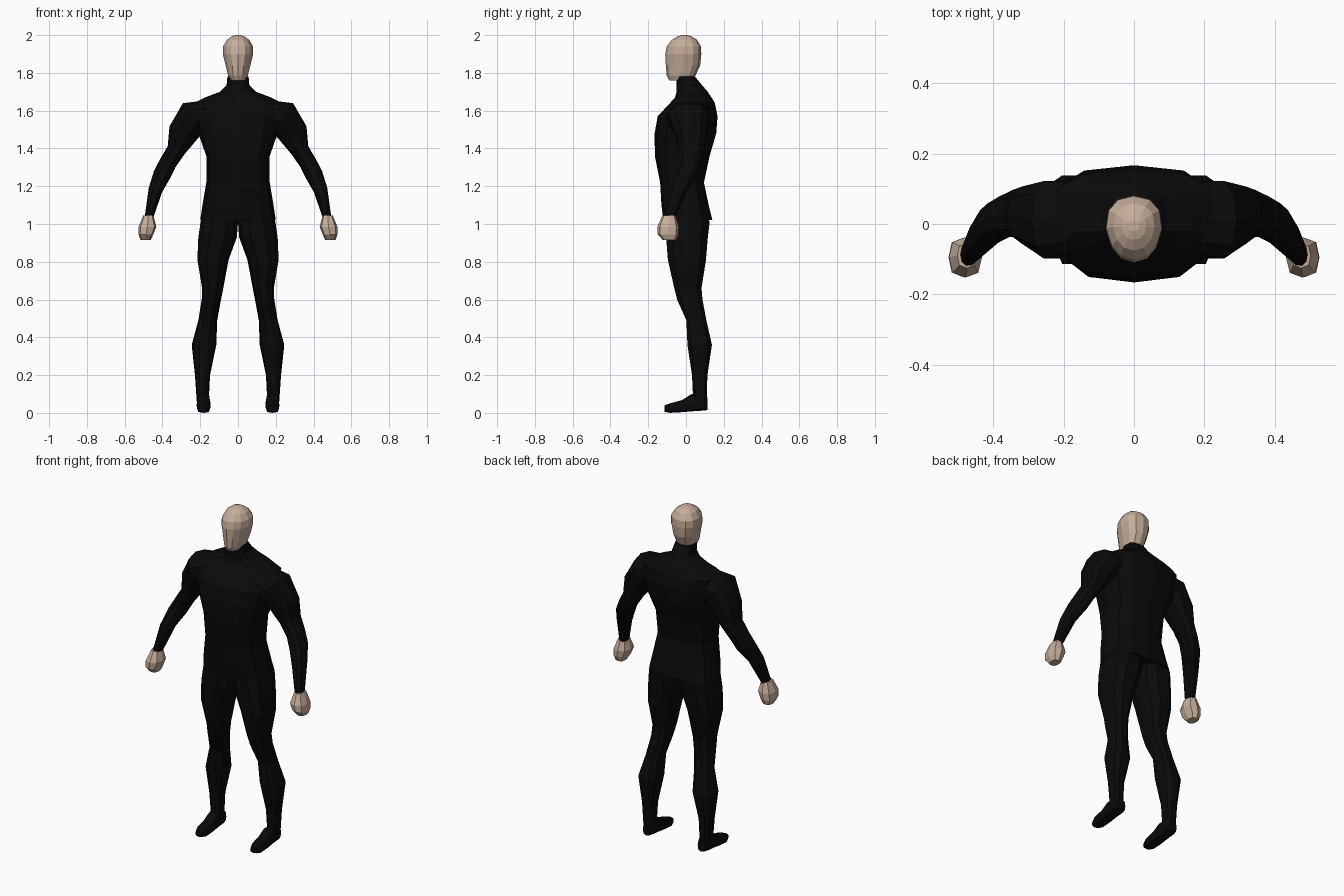
import bpy
import bmesh
from math import cos, sin, tau, copysign
from mathutils import Vector

default_cube = bpy.data.objects.get("Cube")
if default_cube:
    bpy.data.objects.remove(default_cube, do_unlink=True)


def make_material(name, colour):
    mat = bpy.data.materials.new(name)
    mat.use_nodes = True
    mat.diffuse_color = colour
    mat.node_tree.nodes["Principled BSDF"].inputs["Base Color"].default_value = colour
    return mat


SUIT = make_material("black suit", (0.003, 0.003, 0.003, 1))
SKIN = make_material("skin", (0.56, 0.42, 0.32, 1))


def ring(centre, u, v, sides, power):
    """Rounded-box cross-section spanned by the half axes u and v."""
    points = []
    for k in range(sides):
        c, s = cos(tau * k / sides), sin(tau * k / sides)
        points.append(Vector(centre)
                      + Vector(u) * copysign(abs(c) ** power, c)
                      + Vector(v) * copysign(abs(s) ** power, s))
    return points


def loft(name, rings, mat, flip=False):
    """Bridge the rings into a closed, flat-shaded skin; flip mirrors it in x."""
    bm = bmesh.new()
    side = -1 if flip else 1
    loops = [[bm.verts.new((p.x * side, p.y, p.z)) for p in r] for r in rings]
    for low, high in zip(loops, loops[1:]):
        for k in range(len(low)):
            j = (k + 1) % len(low)
            bm.faces.new((low[k], low[j], high[j], high[k]))
    bm.faces.new(loops[0])
    bm.faces.new(loops[-1])
    bmesh.ops.recalc_face_normals(bm, faces=bm.faces)
    mesh = bpy.data.meshes.new(name)
    bm.to_mesh(mesh)
    bm.free()
    mesh.materials.append(mat)
    obj = bpy.data.objects.new(name, mesh)
    bpy.context.collection.objects.link(obj)
    return obj


def level(z, x_in, x_out, front, back, sides=12, power=0.8):
    """Horizontal ring given by its extents."""
    return ring(((x_in + x_out) / 2, (front + back) / 2, z),
                ((x_out - x_in) / 2, 0, 0), (0, (back - front) / 2, 0), sides, power)


# Torso, hem to collar: height, half width, front, back
torso = [(1.02, .2, -.12, .14), (1.1, .188, -.13, .12), (1.22, .168, -.137, .095),
         (1.36, .168, -.165, .125), (1.48, .21, -.166, .16), (1.57, .23, -.15, .167),
         (1.64, .235, -.085, .153), (1.67, .175, -.058, .135), (1.7, .095, -.05, .115),
         (1.735, .06, -.05, .085), (1.78, .056, -.05, .048)]
loft("torso", [level(z, -w, w, f, b, power=0.7) for z, w, f, b in torso], SUIT)

# Head: same layout, with the face narrower than the back of the skull
head = [(1.76, .04, -.088, .02), (1.785, .055, -.102, .05), (1.84, .068, -.107, .075),
        (1.9, .083, -.11, .081), (1.94, .081, -.102, .079), (1.975, .06, -.075, .058),
        (1.993, .035, -.045, .03), (2.0, .015, -.02, .01)]
head_rings = [level(z, -w, w, f, b, power=0.85) for z, w, f, b in head]
for points in head_rings:
    for p in points:
        if p.y < 0:
            p.x *= 1 + 2 * p.y
loft("head", head_rings, SKIN)

# Leg: height, inner x, outer x, front, back
leg = [(1.1, 0, .18, -.1, .1), (1.01, 0, .198, -.11, .13), (.93, .006, .21, -.11, .12),
       (.81, .05, .215, -.1, .11), (.66, .078, .19, -.065, .085), (.6, .09, .192, -.05, .09),
       (.49, .11, .21, 0, .11), (.36, .115, .245, .005, .14), (.2, .148, .228, .03, .115),
       (.1, .153, .221, .035, .112), (.03, .15, .216, .035, .113)]
leg_rings = [level(*row, sides=10) for row in leg]

# Foot, heel to toe: y, half width, sole, top
foot = [(.115, .024, .015, .08), (.09, .033, .012, .1), (.03, .036, .008, .1),
        (-.02, .037, .004, .068), (-.085, .035, 0, .05), (-.113, .022, .006, .04)]
foot_rings = [ring((.182, y, (lo + hi) / 2), (w, 0, 0), (0, 0, (hi - lo) / 2), 8, 0.6)
              for y, w, lo, hi in foot]

# Arm, shoulder to wrist: centre x, y, z, thickness across, depth
arm = [(.14, .02, 1.6, .06, .1), (.235, .012, 1.567, .092, .115),
       (.292, .025, 1.48, .08, .085), (.328, .03, 1.39, .049, .07),
       (.37, .02, 1.325, .046, .06), (.402, .002, 1.262, .047, .058),
       (.437, -.04, 1.18, .037, .048), (.473, -.09, 1.03, .022, .032)]
arm_rings = []
for i, (x, y, z, across, depth) in enumerate(arm):
    before, after = arm[max(i - 1, 0)], arm[min(i + 1, len(arm) - 1)]
    along = Vector((after[0] - before[0], 0, after[2] - before[2])).normalized()
    outward = Vector((-along.z, 0, along.x))
    arm_rings.append(ring((x, y, z), outward * across, (0, depth, 0), 10, 0.85))

# Closed hand, wrist to knuckles: height, inner x, outer x, front, back
hand = [(1.045, .448, .502, -.125, -.055), (.985, .432, .526, -.152, -.038),
        (.945, .448, .527, -.15, -.04), (.915, .462, .516, -.122, -.052)]
hand_rings = [level(*row, sides=8, power=0.75) for row in hand]

for side, flip in (("left", False), ("right", True)):
    loft(side + "_leg", leg_rings, SUIT, flip)
    loft(side + "_foot", foot_rings, SUIT, flip)
    loft(side + "_arm", arm_rings, SUIT, flip)
    loft(side + "_hand", hand_rings, SKIN, flip)
